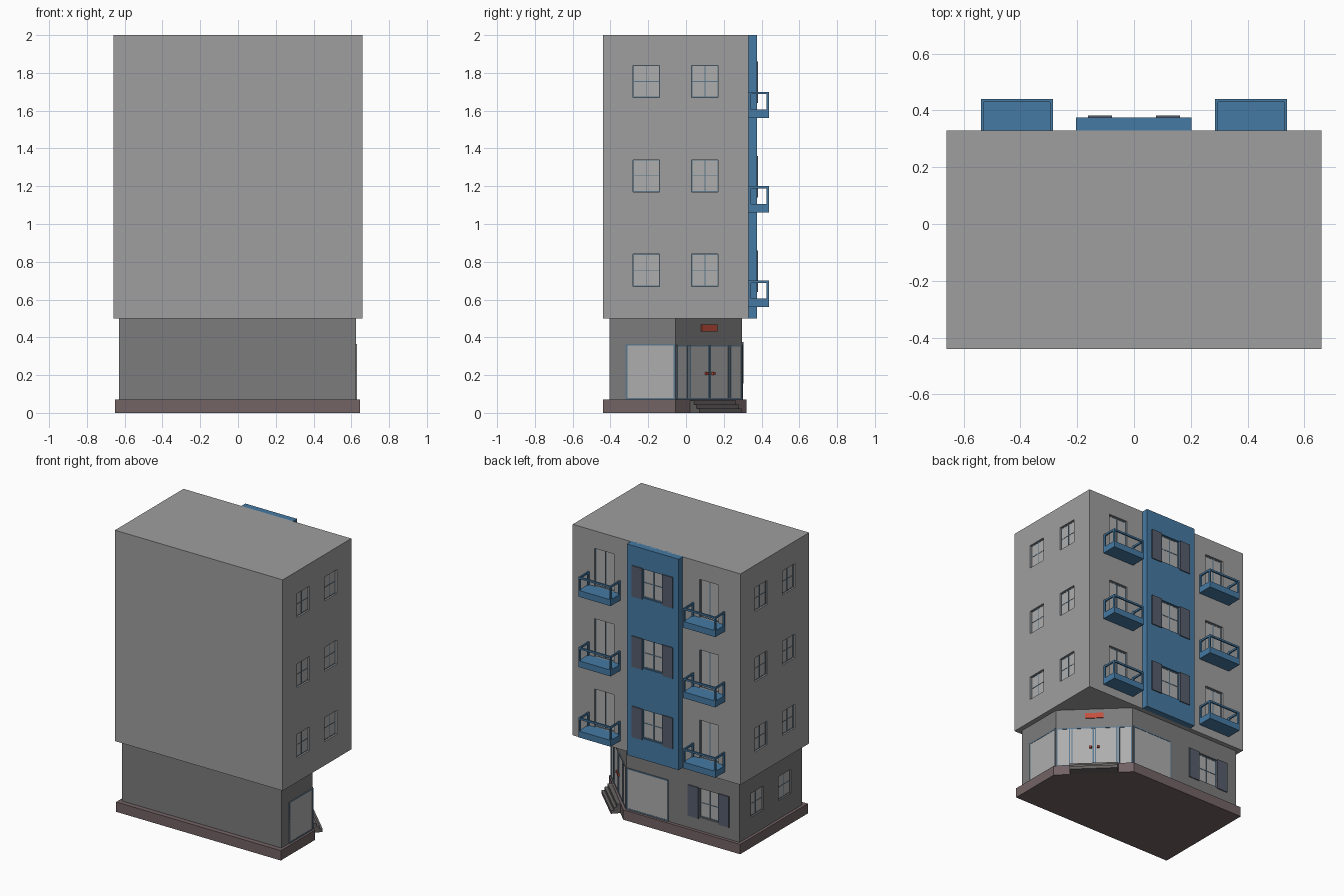
import bpy, bmesh
from math import radians, atan2
from mathutils import Matrix, Vector

if "Cube" in bpy.data.objects:
    bpy.data.objects.remove(bpy.data.objects["Cube"])


def mat(name, c):
    m = bpy.data.materials.new(name)
    m.diffuse_color = (*c, 1)
    m.use_nodes = True
    m.node_tree.nodes["Principled BSDF"].inputs["Base Color"].default_value = m.diffuse_color
    return m


PLASTER = mat("light_plaster", (0.345, 0.345, 0.345))
GLASS = mat("window_glass", (0.42, 0.42, 0.42))
BLUE = mat("blue_paint", (0.06, 0.195, 0.37))
SLATE = mat("slate_frame", (0.11, 0.19, 0.27))
DARK = mat("dark_shutter", (0.09, 0.11, 0.15))
WALL = mat("dark_wall", (0.2, 0.2, 0.2))
PLINTH = mat("plinth_brown", (0.17, 0.125, 0.13))
STEP = mat("step_grey", (0.13, 0.12, 0.12))
RED = mat("red_paint", (0.55, 0.08, 0.05))
parts = {}


def box(name, lo, hi, M=Matrix(), material=None):
    """Add a box to the named part."""
    bm, _ = parts.setdefault(name, (bmesh.new(), material))
    lo, hi = Vector(lo), Vector(hi)
    S = Matrix.Diagonal((*(hi - lo), 1))
    bmesh.ops.create_cube(bm, size=1, matrix=M @ Matrix.Translation((lo + hi) / 2) @ S)


def prism(name, pts, z0, z1, material=None):
    """Extrude a floor outline upward."""
    bm, _ = parts.setdefault(name, (bmesh.new(), material))
    f = bm.faces.new([bm.verts.new((x, y, z0)) for x, y in pts])
    top = bmesh.ops.extrude_face_region(bm, geom=[f])
    bmesh.ops.translate(bm, vec=(0, 0, z1 - z0),
                        verts=[v for v in top["geom"] if isinstance(v, bmesh.types.BMVert)])
    bmesh.ops.recalc_face_normals(bm, faces=bm.faces[:])


def wall(x, y, a):
    """Local frame on a wall: x along it, y outward."""
    return Matrix.Translation((x, y, 0)) @ Matrix.Rotation(a, 4, "Z")


def glazing(part, M, w, z0, z1, us, zs, cutter=None, t=0.004):
    """Glass, outer frame and bars; recessed when a cutter is named."""
    h = w / 2
    back, front = (-0.02, -0.011) if cutter else (-0.005, 0.006)
    pane = -0.014 if cutter else 0.003
    if cutter:
        box(cutter, (-h, -0.02, z0), (h, 0.03, z1), M)
    box(part + "_glass", (-h, back, z0), (h, pane, z1), M, GLASS)
    for u in [-h + t / 2, *us, h - t / 2]:
        box(part + "_frames", (u - t / 2, back, z0), (u + t / 2, front, z1), M, SLATE)
    for z in [z0 + t / 2, *zs, z1 - t / 2]:
        box(part + "_frames", (-h, back, z - t / 2), (h, front - 0.001, z + t / 2), M, SLATE)


def shutters(M, z0, z1):
    for s in (-1, 1):
        box("shutters", (s * 0.12 - 0.042, -0.004, z0), (s * 0.12 + 0.042, 0.007, z1), M, DARK)


# main masses
box("upper_floors", (-0.66, -0.44, 0.5), (0.66, 0.33, 2), material=PLASTER)
prism("ground_floor", [(-0.63, -0.405), (0.625, -0.405), (0.625, -0.055),
                       (0.26, 0.297), (-0.63, 0.297)], 0.07, 0.5, WALL)
prism("plinth", [(-0.65, -0.44), (0.645, -0.44), (0.645, -0.055),
                 (0.27, 0.32), (-0.65, 0.32)], 0, 0.07, PLINTH)
box("blue_bay", (-0.205, 0.32, 0.5), (0.203, 0.375, 2), material=BLUE)

# repeated storeys
for z in (0.5, 1.0, 1.5):
    for y in (-0.21, 0.1):
        for s in (-1, 1):
            glazing("side_window", wall(s * 0.66, y, radians(-90 * s)), 0.14,
                    z + 0.17, z + 0.34, [0], [z + 0.255], "cut_upper")
    M = wall(0, 0.375, 0)
    glazing("bay_window", M, 0.156, z + 0.15, z + 0.355, [0], [z + 0.255], "cut_bay", 0.006)
    shutters(M, z + 0.14, z + 0.36)
    for s in (-1, 1):
        # balcony door and balcony
        M = wall(s * 0.412, 0.33, 0)
        glazing("balcony_door", M, 0.15, z + 0.105, z + 0.375, [0], [], "cut_upper", 0.006)
        box("balcony_slabs", (-0.127, -0.005, z + 0.06), (0.127, 0.11, z + 0.105), M, BLUE)
        for u in (-0.127, 0.117):
            for y in (0, 0.096):
                box("balcony_rails", (u, y, z + 0.1), (u + 0.01, y + 0.014, z + 0.19), M, BLUE)
            box("balcony_rails", (u, 0, z + 0.187), (u + 0.01, 0.11, z + 0.2), M, BLUE)
        box("balcony_rails", (-0.127, 0.099, z + 0.187), (0.127, 0.11, z + 0.2), M, BLUE)

# ground floor windows
for y in (-0.21, 0.1):
    glazing("ground_window", wall(-0.63, y, radians(90)), 0.14, 0.2, 0.37, [0], [0.285], "cut_ground")
M = wall(-0.387, 0.297, 0)
glazing("ground_window", M, 0.156, 0.165, 0.37, [0], [0.265], "cut_ground", 0.006)
shutters(M, 0.155, 0.375)
glazing("shop_window", wall(0.0925, 0.297, 0), 0.325, 0.07, 0.365, [], [], t=0.009)
glazing("shop_window", wall(0.625, -0.188, radians(-90)), 0.264, 0.07, 0.365, [], [], t=0.009)

# corner entrance with double door, handles, plain sign plaque and steps
M = wall(0.4425, 0.121, atan2(-0.352, 0.365))
glazing("entrance", M, 0.5, 0.07, 0.36, [-0.164, -0.148, -0.007, 0.007, 0.148, 0.164], [], t=0.008)
for s in (-1, 1):
    box("door_handles", (s * 0.025 - 0.008, 0, 0.2), (s * 0.025 + 0.008, 0.016, 0.216), M, RED)
box("sign_plaque", (-0.06, -0.003, 0.43), (0.06, 0.006, 0.468), M, RED)
for i in range(3):
    box("entrance_steps", (-0.16, 0, 0.022 * i), (0.16, 0.085 - 0.02 * i, 0.022 * (i + 1)), M, STEP)

# turn the collected parts into objects
objs = {}
for name, (bm, material) in parts.items():
    me = bpy.data.meshes.new(name)
    bm.to_mesh(me)
    bm.free()
    if material:
        me.materials.append(material)
    objs[name] = bpy.data.objects.new(name, me)
    bpy.context.collection.objects.link(objs[name])

# carve the window recesses
for body, cut in (("upper_floors", "cut_upper"), ("blue_bay", "cut_bay"), ("ground_floor", "cut_ground")):
    m = objs[body].modifiers.new("recesses", "BOOLEAN")
    m.object, m.operation, m.solver = objs[cut], "DIFFERENCE", "EXACT"
    bpy.context.view_layer.objects.active = objs[body]
    bpy.ops.object.modifier_apply(modifier=m.name)
    bpy.data.objects.remove(objs[cut])
